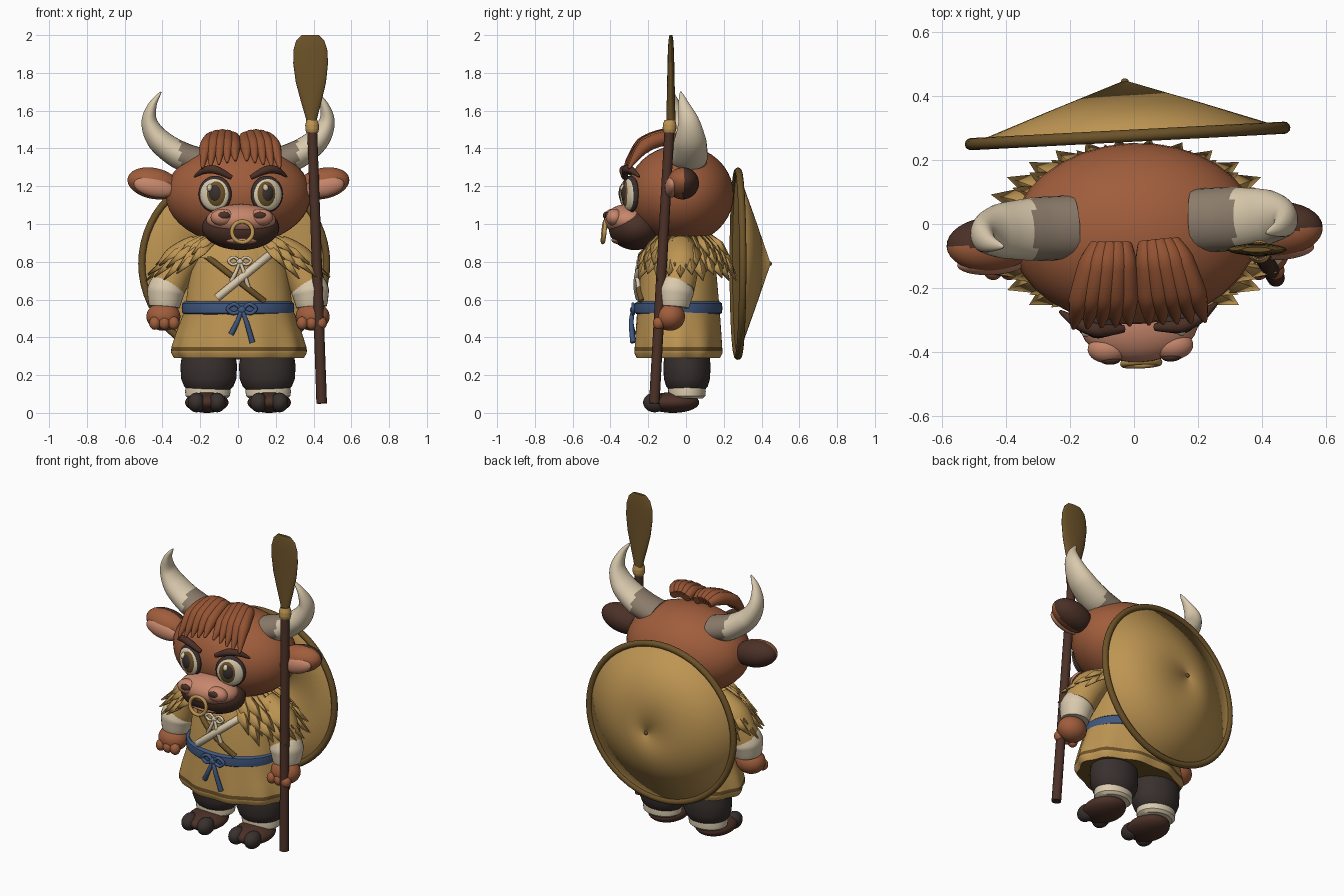
import bpy, bmesh, math
from mathutils import Matrix, Vector

cube = bpy.data.objects.get("Cube")
if cube:
    bpy.data.objects.remove(cube)

I = Matrix.Identity(4)
pose = I  # transform baked into every part while it is set


def material(name, rgb):
    m = bpy.data.materials.new(name)
    m.use_nodes = True
    m.diffuse_color = (*rgb, 1)
    m.node_tree.nodes["Principled BSDF"].inputs["Base Color"].default_value = (*rgb, 1)
    return m


FUR = material("fur brown", (.35, .11, .045))
HAIR = material("hair brown", (.29, .085, .032))
STRAW = material("straw yellow", (.51, .30, .085))
OLIVE = material("olive brown", (.15, .085, .022))
DARK = material("dark brown", (.07, .03, .02))
CREAM = material("cream", (.70, .59, .42))
BLUE = material("indigo", (.05, .095, .21))
PINK = material("pink", (.57, .24, .15))
COAL = material("charcoal", (.04, .03, .027))
TAUPE = material("taupe", (.26, .20, .145))


def finish(name, bm, mats, rule=None, thick=0):
    """Turn a bmesh into an object; rule maps a face centre to a material slot."""
    mats = mats if isinstance(mats, list) else [mats]
    if not thick:
        bmesh.ops.recalc_face_normals(bm, faces=bm.faces)
    for f in bm.faces:
        f.material_index = int(rule(f.calc_center_median())) if rule else 0
    bm.transform(pose)
    me = bpy.data.meshes.new(name)
    bm.to_mesh(me)
    bm.free()
    for m in mats:
        me.materials.append(m)
    ob = bpy.data.objects.new(name, me)
    bpy.context.collection.objects.link(ob)
    bpy.ops.object.select_all(action='DESELECT')
    ob.select_set(True)
    bpy.context.view_layer.objects.active = ob
    bpy.ops.object.shade_smooth_by_angle(angle=math.radians(40))
    if thick:
        ob.modifiers.new("thickness", 'SOLIDIFY').thickness = thick
    return ob


def ball(name, loc, size, mat, rot=I, rule=None, shift=(0, 0, 0)):
    bm = bmesh.new()
    m = Matrix.Translation(loc) @ rot @ Matrix.Translation(shift) @ Matrix.Diagonal((*size, 1))
    bmesh.ops.create_uvsphere(bm, u_segments=32, v_segments=20, radius=1, matrix=m)
    return finish(name, bm, mat, rule)


def skin(bm, rings, cap=True, closed=False):
    n = len(rings[0])
    pairs = list(zip(rings, rings[1:])) + ([(rings[-1], rings[0])] if closed else [])
    for a, b in pairs:
        for i in range(n):
            j = (i + 1) % n
            bm.faces.new((a[i], a[j], b[j], b[i]))
    if cap and not closed:
        bm.faces.new(rings[0])
        bm.faces.new(rings[-1])


def loft(name, rings, mat, rule=None, sides=40, cap=True, ripple=None, thick=0):
    """Stack of horizontal ellipses given as (x, y, z, rx, ry)."""
    bm, loops = bmesh.new(), []
    for x, y, z, rx, ry in rings:
        loop = []
        for i in range(sides):
            a = math.tau * i / sides
            k = 1 + (ripple(a, z) if ripple else 0)
            loop.append(bm.verts.new((x + rx * k * math.cos(a), y + ry * k * math.sin(a), z)))
        loops.append(loop)
    skin(bm, loops, cap)
    return finish(name, bm, mat, rule, thick)


def sweep(name, pts, radii, mat, squash=1, ref=(0, 1, 0), rule=None, sides=16, steps=6):
    """Tube through smooth path points, radius given at each point."""
    p = [Vector(q) for q in pts]
    path, rad = [], []
    for i in range(len(p) - 1):
        a, b, c, d = p[max(i - 1, 0)], p[i], p[i + 1], p[min(i + 2, len(p) - 1)]
        for k in range(steps + (i == len(p) - 2)):
            t = k / steps
            path.append(.5 * (2 * b + (c - a) * t + (2 * a - 5 * b + 4 * c - d) * t * t
                              + (3 * b - a - 3 * c + d) * t ** 3))
            rad.append(radii[i] + (radii[i + 1] - radii[i]) * t)
    bm, loops = bmesh.new(), []
    for i, c in enumerate(path):
        tan = path[min(i + 1, len(path) - 1)] - path[max(i - 1, 0)]
        u = tan.cross(Vector(ref)).normalized()
        v = u.cross(tan).normalized()
        ang = [math.tau * k / sides for k in range(sides)]
        loops.append([bm.verts.new(c + rad[i] * (u * squash * math.cos(a) + v * math.sin(a)))
                      for a in ang])
    skin(bm, loops)
    return finish(name, bm, mat, rule)


def torus(name, loc, R, r, mat, rot=I):
    bm, loops = bmesh.new(), []
    m = Matrix.Translation(loc) @ rot
    for i in range(56):
        turn = Matrix.Rotation(math.tau * i / 56, 4, 'Z')
        loops.append([bm.verts.new(m @ turn @ Vector((R + r * math.cos(a), 0, r * math.sin(a))))
                      for a in [math.tau * k / 12 for k in range(12)]])
    skin(bm, loops, closed=True)
    return finish(name, bm, mat)


def bow(name, c, s, mat):
    """Knot with two loops and two hanging tails."""
    x, y, z = c
    ball(name + "_knot", c, (.3 * s, .22 * s, .28 * s), mat)
    for d in (-1, 1):
        loop = [(x, y, z), (x + d * .5 * s, y, z + .4 * s), (x + d * s, y, z + .1 * s),
                (x + d * .6 * s, y, z - .25 * s), (x, y, z)]
        sweep(name + "_loop", loop, [.13 * s] * 5, mat)
        sweep(name + "_tail", [c, (x + d * .35 * s, y - .01, z - .9 * s),
                               (x + d * .75 * s, y, z - (2 + .3 * d) * s)],
              [.13 * s, .17 * s, .2 * s], mat, ref=(0, 1, 0))


# Tunic with rippled skirt and a dark hem band
BODY = [(.29, .335, .222), (.315, .35, .235), (.328, .352, .236), (.35, .35, .234),
        (.42, .33, .23), (.55, .285, .218), (.75, .26, .20), (.88, .2, .17), (.95, .12, .12)]
YC = -.04
loft("tunic", [(0.005, YC, *r) for r in BODY], [STRAW, OLIVE],
     lambda c: .328 < c.z < .35 or c.z < .3, sides=96,
     ripple=lambda a, z: .025 * math.cos(10 * a) * max(0, (.55 - z) / .25))


def front_y(x, z):
    """Front of the tunic at a given place."""
    for (z0, a0, b0), (z1, a1, b1) in zip(BODY, BODY[1:]):
        if z0 <= z <= z1:
            t = (z - z0) / (z1 - z0)
            q = 1 - (x / (a0 + (a1 - a0) * t)) ** 2
            return YC - (b0 + (b1 - b0) * t) * math.sqrt(max(q, 0))


def strap(name, a, b, r, lift, mat):
    pts = []
    for k in range(6):
        x, z = a[0] + (b[0] - a[0]) * k / 5, a[1] + (b[1] - a[1]) * k / 5
        pts.append((x, front_y(x, z) - lift, z))
    sweep(name, pts, [r] * 6, mat, squash=1)


strap("brown_strap", (-.18, .84), (.14, .59), .016, .004, OLIVE)
strap("cream_sash", (.17, .84), (-.11, .61), .021, .012, CREAM)
bow("chest_bow", (.01, -.25, .80), .06, CREAM)

# Belt with knot
loft("belt", [(0, YC, z, .283 + g, .218 + g) for z, g in
              ((.52, 0), (.53, .012), (.555, .015), (.58, .012), (.59, 0))], BLUE, sides=64)
bow("belt_bow", (.02, -.28, .545), .075, BLUE)

# Straw cape: a mantle under three tiers of pointed leaves
loft("cape_mantle", [(0, -.03, .82, .31, .185), (0, -.03, .9, .25, .17), (0, -.03, .96, .15, .13)], STRAW)
bm = bmesh.new()
for tier, (ra, rb, rz, ta, tb, tz) in enumerate(((.29, .20, .85, .49, .30, .72),
                                                 (.24, .18, .90, .44, .285, .77),
                                                 (.18, .15, .94, .37, .265, .82))):
    for i in range(30):
        a = math.tau * (i + .5 * (tier % 2)) / 30
        if abs((a + math.pi / 2 + math.pi) % math.tau - math.pi) < .55:
            continue
        dz = .02 * math.sin(i * 2.4)
        ca, sa = math.cos(a), math.sin(a)
        root = Vector((ra * ca, -.03 + rb * sa, rz))
        tip = Vector((ta * ca, -.03 + tb * sa, tz + dz))
        w = (tip - root).cross(Vector((0, 0, 1))).normalized() * .042
        up = w.cross(tip - root).normalized() * .014
        up = up if up.z > 0 else -up
        mid = root.lerp(tip, .5) + up
        v = [bm.verts.new(q) for q in (root - w * .7, root + up, root + w * .7,
                                       mid - w - up, mid + up, mid + w - up, tip)]
        for f in ((0, 1, 4, 3), (1, 2, 5, 4), (3, 4, 6), (4, 5, 6)):
            bm.faces.new([v[k] for k in f])
finish("cape_leaves", bm, STRAW, thick=.008)

# Arms, legs and feet
for s, side in ((-1, "right"), (1, "left")):
    sweep(side + "_sleeve", [(s * .2, -.03, .87), (s * .31, -.03, .79), (s * .375, -.05, .66)],
          [.08, .1, .095], STRAW, sides=28)
    sweep(side + "_cuff", [(s * .37, -.05, .69), (s * .383, -.058, .64), (s * .39, -.065, .56)],
          [.088, .1, .08], CREAM, sides=28)
    ball(side + "_hand", (s * .395, -.085, .51), (.09, .08, .075), FUR)
    for dx in (-.05, 0, .05):
        ball(side + "_finger", (s * .39 + dx, -.145, .475), (.03, .03, .035), FUR)
    loft(side + "_trouser", [(s * .155, .005, z, rx, ry) for z, rx, ry in
                             ((.11, .1, .085), (.14, .13, .11), (.18, .146, .122),
                              (.25, .15, .125), (.35, .135, .115))], COAL)
    loft(side + "_ankle_wrap", [(s * .16, .005, z, rx, rx * .83) for z, rx in
                                ((.075, .1), (.09, .118), (.115, .12), (.135, .118), (.145, .1))], CREAM)
    ball(side + "_foot", (s * .165, -.07, .055), (.115, .14, .055), DARK)
    for dx in (-.055, .055):
        ball(side + "_hoof_toe", (s * .165 + dx, -.165, .055), (.046, .062, .052), COAL)

# Head, turned slightly to its left
pose = Matrix.Rotation(math.radians(3), 4, 'Z')
ball("head", (0, -.03, 1.155), (.385, .283, .262), FUR)
ball("mouth", (0, -.27, .98), (.205, .14, .118), DARK)
ball("muzzle", (0, -.31, 1.02), (.185, .122, .085), PINK)
ball("lower_lip", (0, -.35, .915), (.09, .045, .022), PINK)
torus("nose_ring", (0, -.435, .958), .055, .011, STRAW, Matrix.Rotation(math.radians(84), 4, 'X'))

for s, side in ((-1, "right"), (1, "left")):
    ball(side + "_nostril_bump", (s * .1, -.385, 1.035), (.065, .045, .045), PINK)
    ball(side + "_nostril", (s * .095, -.42, 1.045), (.032, .015, .02), DARK)
    # Eyes as stacked thin domes
    yaw = Matrix.Rotation(s * .3, 4, 'Z')
    for part, mat, rx, rz, out, dx, dz in (
            ("lid", COAL, .09, .097, 0, 0, 0), ("white", CREAM, .08, .086, .008, 0, -.002),
            ("iris", OLIVE, .06, .073, .014, -.008 * s, 0), ("pupil", COAL, .042, .054, .02, -.008 * s, .004),
            ("glint", CREAM, .017, .022, .025, -.02, .032)):
        ball(f"{side}_eye_{part}", (s * .137, -.298, 1.158), (rx, .03, rz), mat, yaw, shift=(dx, -out, dz))
    sweep(side + "_brow", [(s * .05, -.325, 1.245), (s * .13, -.325, 1.285), (s * .19, -.30, 1.285),
                           (s * .245, -.26, 1.25)], [.012, .022, .02, .005], DARK)
    # Ears with dark backs and pink insides
    tilt = Matrix.Rotation(-s * .2, 4, 'Y')
    ball(side + "_ear", (s * .45, -.04, 1.215), (.14, .085, .082), [FUR, DARK], tilt,
         lambda c: c.y > -.045)
    ball(side + "_inner_ear", (s * .45, -.1, 1.195), (.11, .036, .052), PINK, tilt)
    # Horns with a taupe base
    horn = ((.19, 0, 1.325), (.31, 0, 1.365), (.42, 0, 1.445), (.47, -.01, 1.54),
            (.455, -.035, 1.63), (.41, -.05, 1.70))
    sweep(side + "_horn", [(s * x, y, z) for x, y, z in horn], [.1, .1, .085, .057, .03, .003],
          [CREAM, TAUPE], squash=.75, sides=28, rule=lambda c: abs(c.x) < .31)
    # Fringe strands
    for i in range(5):
        k = 1 - .04 * (i - 2) ** 2
        sweep(side + "_fringe", [(s * (.035 + .02 * i), -.06, 1.38 + .07 * k),
                                 (s * (.035 + .027 * i), -.12, 1.385 + .08 * k),
                                 (s * (.033 + .037 * i), -.23, 1.35 + .07 * k),
                                 (s * (.03 + .044 * i), -.315, 1.335 - .01 * i)],
              [.025, .038, .036, .006], HAIR, ref=(1, 0, 0))

# Conical hat carried on the back
pose = (Matrix.Translation((-.02, .275, .79)) @ Matrix.Rotation(math.radians(3), 4, 'Z')
        @ Matrix.Rotation(-math.pi / 2, 4, 'X'))
loft("hat_cone", [(0, 0, 0, .49, .49), (0, 0, .09, .24, .24), (0, 0, .172, .005, .005)], STRAW,
     sides=64, cap=False, thick=.01)
torus("hat_rim", (0, 0, 0), .49, .019, OLIVE)
ball("hat_tip", (0, 0, .17), (.012, .012, .01), OLIVE)
pose = I

# Paddle held at the left side
low, high = Vector((.443, -.168, .05)), Vector((.391, -.085, 1.55))
sweep("paddle_shaft", [low, high], [.028, .026], DARK)
sweep("paddle_binding", [low.lerp(high, t) for t in (.955, .967, .983, 1)], [.03, .036, .036, .028], STRAW)
loft("paddle_blade", [(.39 - (z - 1.5) * .016, -.08, z, w, t) for z, w, t in
                      ((1.5, .024, .024), (1.56, .03, .024), (1.65, .055, .022), (1.75, .08, .02),
                       (1.85, .092, .018), (1.92, .09, .016), (1.97, .075, .013), (2.0, .045, .008))],
     OLIVE)
